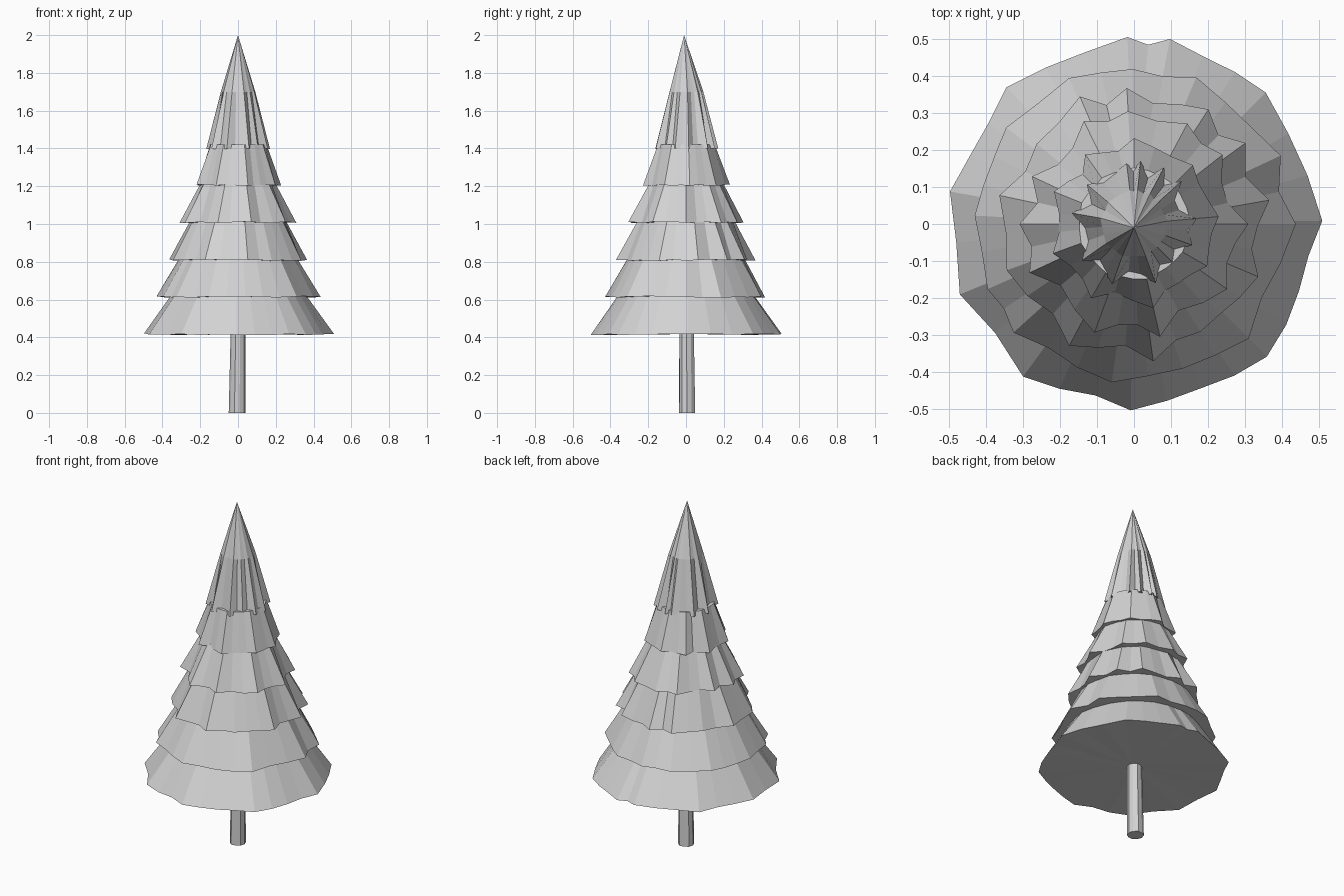
import bpy
import bmesh
import random
from math import cos, sin, radians

random.seed(7)

if "Cube" in bpy.data.objects:
    bpy.data.objects.remove(bpy.data.objects["Cube"])

grey = bpy.data.materials.new("light grey")
grey.use_nodes = True
grey.diffuse_color = (0.65, 0.65, 0.65, 1)
shader = next(n for n in grey.node_tree.nodes if n.type == "BSDF_PRINCIPLED")
shader.inputs["Base Color"].default_value = grey.diffuse_color


def outline(tips, radius, depth):
    """Ragged skirt edge: branch tips with shallower points between them."""
    points = []
    for i, start in enumerate(tips):
        end = tips[i + 1] if i + 1 < len(tips) else tips[0] + 360
        points.append((start, radius + random.uniform(-0.005, 0.005)))
        steps = max(2, round((end - start) / 13))
        for k in range(1, steps):
            angle = start + (end - start) * k / steps
            points.append((angle, radius - depth * random.uniform(0.4, 1)))
    return points


def ring(bm, points, z, centre=(0, 0), wobble=0):
    return [bm.verts.new((centre[0] + r * cos(radians(a)),
                          centre[1] + r * sin(radians(a)),
                          z + random.uniform(0, wobble))) for a, r in points]


def bridge(bm, low, high):
    n = len(low)
    for i in range(n):
        j = (i + 1) % n
        bm.faces.new((low[i], low[j], high[j], high[i]))


def finish(bm, name):
    bmesh.ops.recalc_face_normals(bm, faces=bm.faces)
    mesh = bpy.data.meshes.new(name)
    bm.to_mesh(mesh)
    bm.free()
    mesh.materials.append(grey)
    obj = bpy.data.objects.new(name, mesh)
    bpy.context.collection.objects.link(obj)
    return obj


def skirt(name, tips, z, radius, depth, top_z, top_radius, apex=None):
    """One tier of branches: ragged hem, rounder neck, closed above and below."""
    bm = bmesh.new()
    points = outline(tips, radius, depth)
    hem = ring(bm, points, z, wobble=0.008)
    neck = ring(bm, [(a, top_radius + 0.15 * (r - radius)) for a, r in points], top_z)
    under = bm.verts.new((0, 0, z + 0.006))
    for i in range(len(hem)):
        bm.faces.new((hem[i - 1], hem[i], under))
    bridge(bm, hem, neck)
    if apex:
        peak = bm.verts.new(apex)
        for i in range(len(neck)):
            bm.faces.new((neck[i - 1], neck[i], peak))
    else:
        bm.faces.new(neck)
    finish(bm, name)


# Trunk
bm = bmesh.new()
sides = [(a, 0.045 + random.uniform(-0.003, 0.003)) for a in range(0, 360, 36)]
foot = ring(bm, sides, 0, (-0.005, 0.005))
head = ring(bm, [(a, r * 0.88) for a, r in sides], 0.43, (0, 0.003))
bm.faces.new(foot)
bm.faces.new(head)
bridge(bm, foot, head)
finish(bm, "trunk")

# Branch tiers from the ground up
skirt("branches_bottom", [1, 45, 79, 92, 133, 170, 202, 234, 269, 315],
      0.412, 0.508, 0.033, 0.63, 0.355)
skirt("branches_second", [0, 25, 67, 114, 143, 177, 204, 222, 262, 315],
      0.61, 0.435, 0.036, 0.83, 0.305)
skirt("branches_third", [10, 36, 57, 93, 113, 168, 200, 242, 278, 337],
      0.805, 0.37, 0.045, 1.03, 0.25)
skirt("branches_fourth", [0, 38, 62, 93, 116, 155, 180, 205, 250, 283, 325],
      1.005, 0.308, 0.05, 1.22, 0.195)
skirt("branches_fifth", [5, 45, 90, 125, 158, 200, 240, 283, 330],
      1.202, 0.23, 0.038, 1.42, 0.152)

# Treetop
skirt("treetop", [5, 42, 62, 84, 97, 140, 170, 215, 250, 290, 340],
      1.395, 0.17, 0.045, 1.7, 0.092, (0, -0.01, 2.0))
